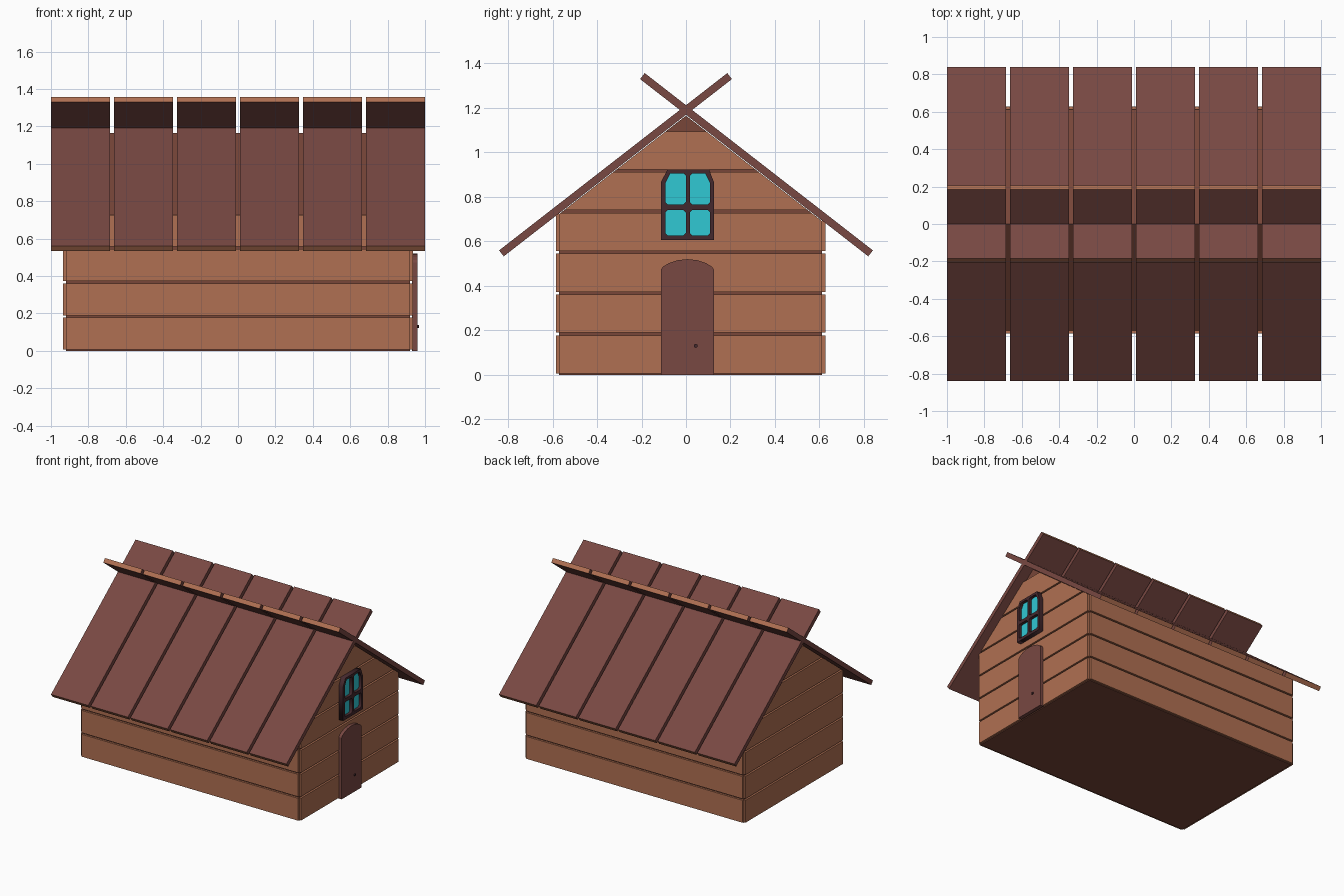
import bpy, bmesh, math
from mathutils import Vector

if "Cube" in bpy.data.objects:
    bpy.data.objects.remove(bpy.data.objects["Cube"])


def mat(name, hexcol):
    m = bpy.data.materials.new(name)
    rgb = [int(hexcol[i:i + 2], 16) / 255 for i in (0, 2, 4)]
    m.diffuse_color = [c / 12.92 if c < 0.04045 else ((c + 0.055) / 1.055) ** 2.4 for c in rgb] + [1]
    m.use_nodes = True
    m.node_tree.nodes["Principled BSDF"].inputs["Base Color"].default_value = m.diffuse_color
    return m


WOOD = mat("light wood", "B07052")
ROOF = mat("red brown wood", "784842")
CORE = mat("groove brown", "784638")
FRAME = mat("dark frame", "44282D")
GLASS = mat("cyan glass", "30C8D4")


def prism(name, pts, x0, x1, *mats, end_dir=None):
    """Extrude a (y, z) outline from x0 to x1; faces along end_dir get the second material."""
    bm = bmesh.new()
    f = bm.faces.new([bm.verts.new((x0, y, z)) for y, z in pts])
    ext = bmesh.ops.extrude_face_region(bm, geom=[f])["geom"]
    bmesh.ops.translate(bm, vec=(x1 - x0, 0, 0), verts=[v for v in ext if isinstance(v, bmesh.types.BMVert)])
    bmesh.ops.recalc_face_normals(bm, faces=bm.faces)
    if end_dir:
        for f in bm.faces:
            f.material_index = int(abs(f.normal.dot(end_dir)) > 0.9)
    me = bpy.data.meshes.new(name)
    bm.to_mesh(me)
    bm.free()
    for m in mats:
        me.materials.append(m)
    ob = bpy.data.objects.new(name, me)
    bpy.context.collection.objects.link(ob)
    return ob


def rect(y0, y1, z0, z1):
    return [(y0, z0), (y1, z0), (y1, z1), (y0, z1)]


# Underside of the roof, as height over y
SLOPE, APEX = 0.775, 1.165
roof_z = lambda y: APEX - SLOPE * abs(y)
roof_y = lambda z: (APEX - z) / SLOPE

# Solid core seen in the grooves
Y0, Y1, X = -0.57, 0.612, 0.92
prism("house_core", [(Y0, 0), (Y1, 0), (Y1, roof_z(Y1)), (0, APEX), (Y0, roof_z(Y0))], -X, X, CORE)


def gable_side(edge, z0, z1):
    """One side of a gable board, bottom to top, trimmed by the roof."""
    pts = [(min(edge, roof_y(z0)), z0)]
    if z0 < roof_z(edge) < z1:
        pts.append((edge, roof_z(edge)))
    return pts + [(min(edge, roof_y(z1)), z1)]


# Wall boards
for i in range(6):
    z0 = 0.006 + 0.1835 * i
    z1 = z0 + 0.1715
    outline = gable_side(Y1, z0, z1) + [(-y, z) for y, z in reversed(gable_side(-Y0, z0, z1))]
    prism(f"right_gable_board_{i + 1}", outline, X, X + 0.016, WOOD)
    prism(f"left_gable_board_{i + 1}", outline, -X - 0.016, -X, WOOD)
    if i < 4:
        prism(f"front_board_{i + 1}", rect(Y0 - 0.015, Y0, z0, min(z1, 0.725)), -X, X, WOOD)
        prism(f"back_board_{i + 1}", rect(Y1, Y1 + 0.015, z0, min(z1, 0.70)), -X, X, WOOD)

# Crossing roof planks with light sawn ends
low, high = Vector((0, -0.83, 0.546)), Vector((0, 0.196, 1.343))
along = (high - low).normalized()
off = Vector((0, -along.z, along.y)) * 0.017
for side, sgn in (("front", 1), ("back", -1)):
    pts = [(sgn * p.y, p.z) for p in (low - off, high - off, high + off, low + off)]
    for i in range(6):
        x = -1 + i * 0.3367
        prism(f"{side}_roof_plank_{i + 1}", pts, x, x + 0.3165, ROOF, WOOD,
              end_dir=Vector((0, sgn * along.y, along.z)))

# Arched door and knob
C = 0.0065
arch = [(C + 0.1195 * math.cos(a), 0.475 + 0.045 * math.sin(a) ** 1.5)
        for a in [math.pi * k / 8 for k in range(1, 8)]]
prism("door", [(C - 0.1195, 0), (C + 0.1195, 0), (C + 0.1195, 0.472)] + arch + [(C - 0.1195, 0.472)],
      0.93, 0.96, ROOF)
prism("door_knob", [(0.044 + 0.009 * math.cos(k * math.pi / 4), 0.13 + 0.009 * math.sin(k * math.pi / 4))
                    for k in range(8)], 0.955, 0.967, FRAME)


def chamfered(y0, y1, z0, z1, c, top=None):
    """Pane outline with small corner cuts; top = 'l' or 'r' enlarges that upper corner."""
    l = (0.022, 0.045) if top == "l" else (c, c)
    r = (0.022, 0.045) if top == "r" else (c, c)
    return [(y0 + c, z0), (y1 - c, z0), (y1, z0 + c), (y1, z1 - r[1]), (y1 - r[0], z1),
            (y0 + l[0], z1), (y0, z1 - l[1]), (y0, z0 + c)]


# Window frame: filled outline with four pane holes
frame = [(C - 0.1195, 0.605), (C + 0.1195, 0.605), (C + 0.1195, 0.865), (C + 0.097, 0.923),
         (C - 0.09, 0.923), (C - 0.1195, 0.865)]
panes = [chamfered(-0.093, -0.001, 0.766, 0.905, 0.01, "l"), chamfered(0.017, 0.109, 0.766, 0.905, 0.01, "r"),
         chamfered(-0.093, -0.001, 0.627, 0.74, 0.01), chamfered(0.017, 0.109, 0.627, 0.74, 0.01)]
cu = bpy.data.curves.new("window_frame", "CURVE")
cu.dimensions, cu.fill_mode, cu.extrude = "2D", "BOTH", 0.02
for pts in [frame] + panes:
    sp = cu.splines.new("POLY")
    sp.points.add(len(pts) - 1)
    for p, (y, z) in zip(sp.points, pts):
        p.co = (y, z, 0, 1)
    sp.use_cyclic_u = True
cu.materials.append(FRAME)
win = bpy.data.objects.new("window_frame", cu)
win.location = (0.952, 0, 0)
win.rotation_euler = (math.pi / 2, 0, math.pi / 2)
bpy.context.collection.objects.link(win)
bpy.context.view_layer.objects.active = win
win.select_set(True)
bpy.ops.object.convert(target="MESH")

# Glass behind the frame
prism("window_glass", rect(-0.1, 0.113, 0.615, 0.86), 0.935, 0.95, GLASS)
prism("window_glass_top", [(-0.1, 0.86), (0.113, 0.86), (0.095, 0.915), (-0.08, 0.915)], 0.935, 0.95, GLASS)
